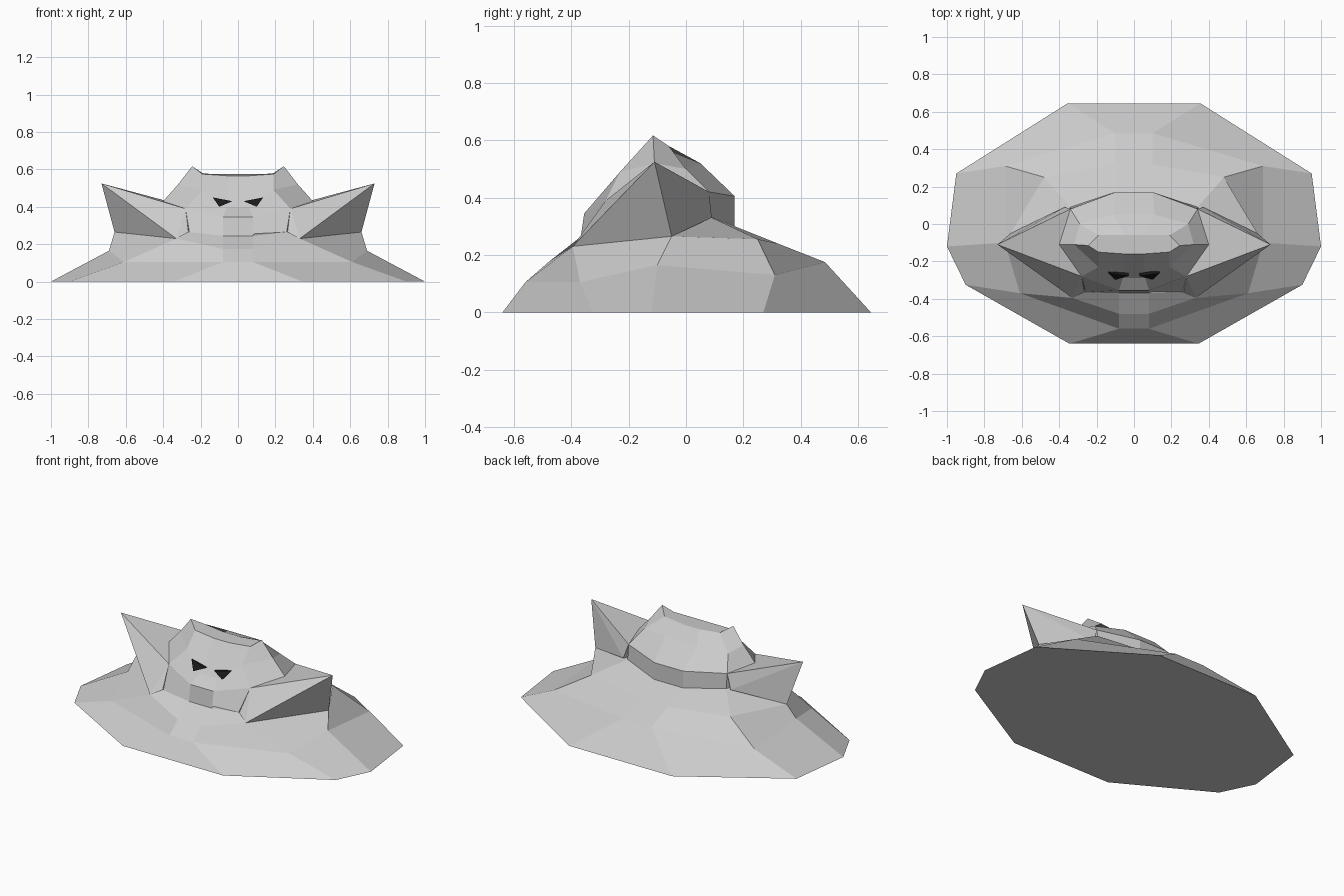
import bpy, bmesh

if "Cube" in bpy.data.objects:
    bpy.data.objects.remove(bpy.data.objects["Cube"])

def finish(name, bm):
    bmesh.ops.recalc_face_normals(bm, faces=bm.faces)
    mesh = bpy.data.meshes.new(name)
    bm.to_mesh(mesh)
    bm.free()
    ob = bpy.data.objects.new(name, mesh)
    bpy.context.collection.objects.link(ob)
    return ob

def loft(name, rings):
    """Skin half rings (front to back, right side) mirrored over x."""
    bm = bmesh.new()
    loops = []
    for half in rings:
        full = half + [(-x, y, z) for x, y, z in reversed(half)]
        loops.append([bm.verts.new(p) for p in full])
    for a, b in zip(loops, loops[1:]):
        n = len(a)
        for i in range(n):
            j = (i + 1) % n
            bm.faces.new((a[i], a[j], b[j], b[i]))
    bm.faces.new(loops[0])
    bm.faces.new(loops[-1])
    return finish(name, bm)

# shared neck ring
neck = [(.08, -.37, .245), (.26, -.365, .265), (.38, 0, .33), (.34, .09, .33), (.1, .17, .30)]

# spreading cloak
loft("cloak", [
    [(.345, -.64, 0), (.90, -.325, 0), (1.0, -.12, 0), (.95, .27, 0), (.355, .645, 0)],
    [(.08, -.56, .105), (.61, -.37, .105), (.69, -.10, .165), (.69, .31, .13), (.1, .485, .175)],
    [(.08, -.48, .175), (.33, -.395, .23), (.66, -.05, .265), (.48, .25, .255), (.1, .32, .24)],
    neck,
])

# head with two ear peaks
loft("head", [
    neck,
    [(.08, -.355, .345), (.28, -.28, .39), (.40, -.11, .43), (.34, .08, .42), (.1, .17, .405)],
    [(.06, -.29, .395), (.19, -.23, .49), (.32, -.11, .52), (.29, 0, .50), (.11, .05, .52)],
    [(.05, -.16, .565), (.19, -.15, .575), (.245, -.115, .617), (.19, -.06, .58), (.05, -.06, .565)],
])

eye_mat = bpy.data.materials.new("eye_black")
eye_mat.diffuse_color = (.01, .01, .01, 1)
eye_mat.use_nodes = True
eye_mat.node_tree.nodes["Principled BSDF"].inputs["Base Color"].default_value = eye_mat.diffuse_color

for side, s in (("right", 1), ("left", -1)):
    # pointed collar wing
    bm = bmesh.new()
    for x, y, z in [(.33, -.395, .23), (.66, -.05, .265), (.73, -.11, .525), (.265, -.365, .265),
                    (.28, -.28, .39), (.40, -.11, .43), (.34, .08, .42), (.37, .09, .33)]:
        bm.verts.new((s * x, y, z))
    bmesh.ops.convex_hull(bm, input=bm.verts)
    bmesh.ops.dissolve_limit(bm, angle_limit=.03, verts=bm.verts, edges=bm.edges)
    finish("collar_wing_" + side, bm)

    # slanted eye
    bm = bmesh.new()
    outline = [(.03, .43), (.10, .40), (.135, .45)]
    front, back = [[bm.verts.new((s * x, -.29 + .69 * (z - .395) + d, z)) for x, z in outline]
                   for d in (-.012, .04)]
    bm.faces.new(front)
    bm.faces.new(back)
    for i in range(3):
        j = (i + 1) % 3
        bm.faces.new((front[i], front[j], back[j], back[i]))
    finish("eye_" + side, bm).data.materials.append(eye_mat)
